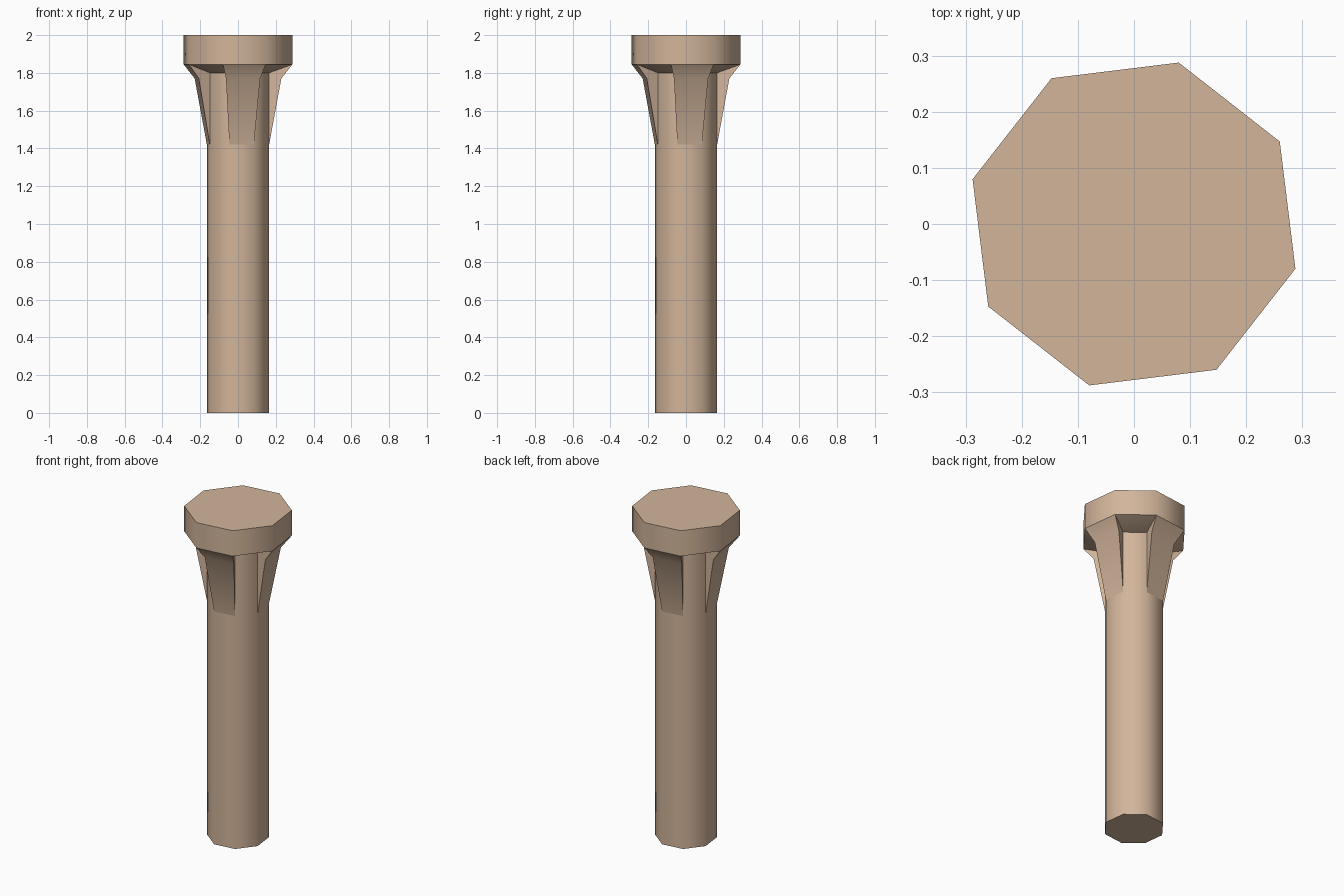
import bpy
import bmesh
from math import cos, sin, radians

SIDES = 8
TURN = -15.5          # rotation of the octagon in degrees
SHAFT_R = 0.171
CAP_R = 0.2985

cube = bpy.data.objects.get("Cube")
if cube:
    bpy.data.objects.remove(cube, do_unlink=True)

# Single sandy stone colour
stone = bpy.data.materials.new("sandy stone")
stone.use_nodes = True
colour = (0.644, 0.462, 0.328, 1.0)
stone.diffuse_color = colour
stone.node_tree.nodes["Principled BSDF"].inputs["Base Color"].default_value = colour


def corner(index, radius, z):
    angle = radians(TURN + 360 / SIDES * index)
    return (radius * cos(angle), radius * sin(angle), z)


def finish(name, bm):
    bmesh.ops.recalc_face_normals(bm, faces=bm.faces)
    mesh = bpy.data.meshes.new(name)
    bm.to_mesh(mesh)
    bm.free()
    mesh.materials.append(stone)
    obj = bpy.data.objects.new(name, mesh)
    bpy.context.collection.objects.link(obj)
    bpy.ops.object.select_all(action="DESELECT")
    obj.select_set(True)
    bpy.context.view_layer.objects.active = obj
    bpy.ops.object.shade_smooth_by_angle(angle=radians(50))


def octagon_solid(name, profile):
    """Stack octagonal rings given as (radius, z) and close both ends."""
    bm = bmesh.new()
    rings = [[bm.verts.new(corner(i, r, z)) for i in range(SIDES)] for r, z in profile]
    for low, high in zip(rings, rings[1:]):
        for i in range(SIDES):
            j = (i + 1) % SIDES
            bm.faces.new((low[i], low[j], high[j], high[i]))
    bm.faces.new(rings[0])
    bm.faces.new(rings[-1])
    finish(name, bm)


def bracket(name, side, profile):
    """Wedge covering one octagon side, with radial cheeks."""
    bm = bmesh.new()
    left, right = [[bm.verts.new(corner(k, r, z)) for r, z in profile]
                   for k in (side, side + 1)]
    bm.faces.new(left)
    bm.faces.new(right)
    for i in range(len(profile)):
        j = (i + 1) % len(profile)
        bm.faces.new((left[i], left[j], right[j], right[i]))
    finish(name, bm)


# Shaft and capital
octagon_solid("column_shaft", [(SHAFT_R, 0), (SHAFT_R, 1.81)])
octagon_solid("column_cap", [(SHAFT_R, 1.80), (CAP_R, 1.845), (CAP_R, 2.0)])

# Four brackets on alternate sides, with their backs sunk into shaft and cap
bracket_profile = [(SHAFT_R, 1.42), (0.238, 1.77), (CAP_R, 1.845),
                   (0.16, 1.82), (0.16, 1.43)]
for side, place in zip(range(0, SIDES, 2), ("left", "back", "right", "front")):
    bracket(place + "_bracket", side, bracket_profile)
